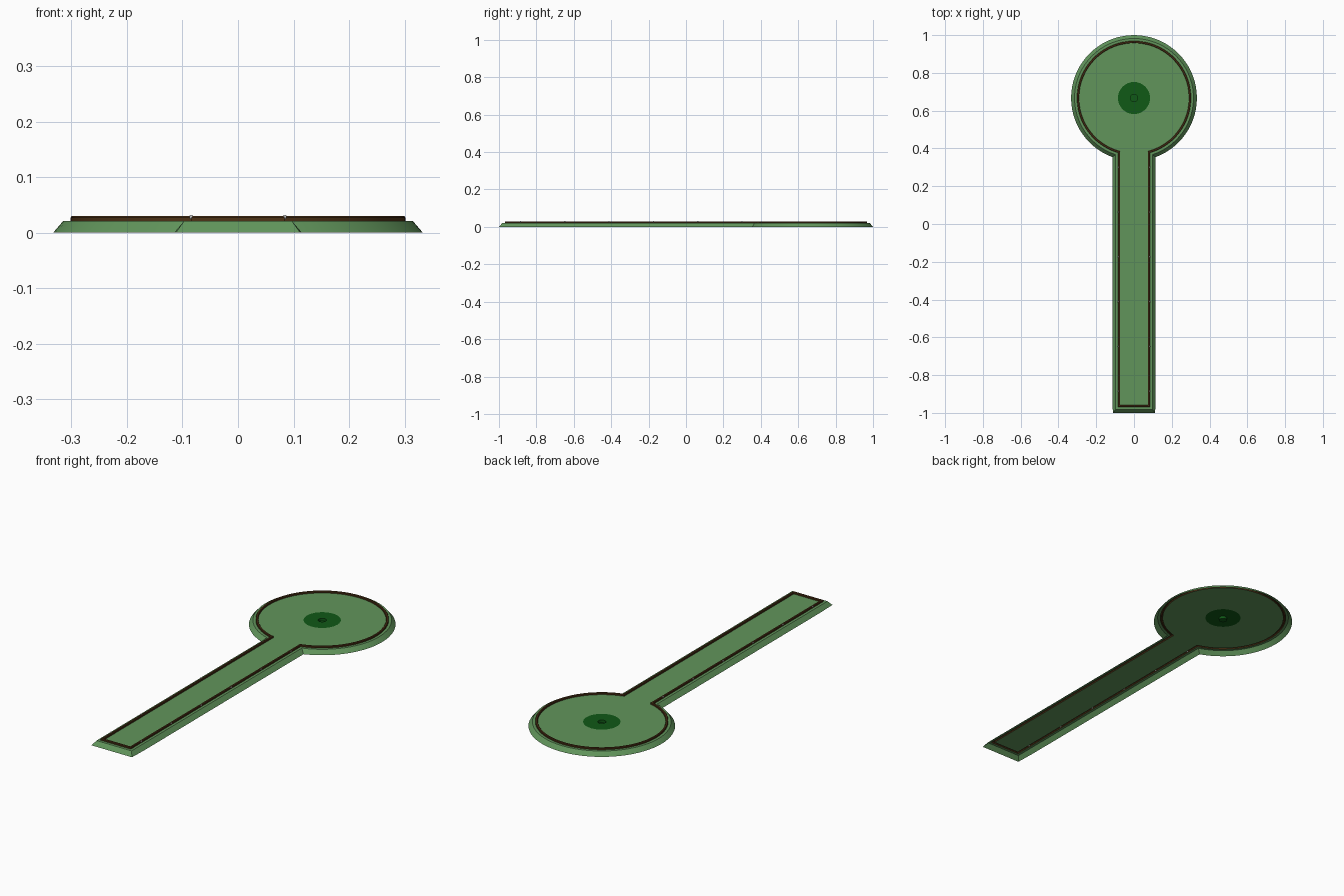
import bpy, bmesh
from math import sin, cos, asin, pi

if "Cube" in bpy.data.objects:
    bpy.data.objects.remove(bpy.data.objects["Cube"])

CY = 0.667       # centre of the round end
TOP = 0.021      # turf height
SEG = 64


def material(name, rgb):
    m = bpy.data.materials.new(name)
    m.diffuse_color = (*rgb, 1)
    m.use_nodes = True
    m.node_tree.nodes["Principled BSDF"].inputs["Base Color"].default_value = m.diffuse_color
    return m


turf = material("turf", (0.12, 0.30, 0.105))
dark = material("dark_turf", (0.005, 0.10, 0.008))
wood = material("wood", (0.075, 0.032, 0.008))


def outline(r, z, taper=0.0):
    """Keyhole outline: round end of radius r with a straight lane."""
    w, end = r - 0.218, -0.667 - r
    a = asin(w / r)
    pts = []
    for i in range(SEG + 1):
        t = -pi / 2 + a + (2 * pi - 2 * a) * i / SEG
        pts.append((r * cos(t), CY + r * sin(t), z))
    pts += [(-w, -0.9, z), (-w + taper, end, z), (w - taper, end, z), (w, -0.9, z)]
    return pts


def circle(r, z, n=32):
    return [(r * cos(2 * pi * i / n), CY + r * sin(2 * pi * i / n), z) for i in range(n)]


def finish(bm, name, mat):
    bmesh.ops.recalc_face_normals(bm, faces=bm.faces)
    me = bpy.data.meshes.new(name)
    bm.to_mesh(me)
    bm.free()
    ob = bpy.data.objects.new(name, me)
    bpy.context.collection.objects.link(ob)
    if mat:
        me.materials.append(mat)
    bpy.ops.object.select_all(action='DESELECT')
    ob.select_set(True)
    bpy.context.view_layer.objects.active = ob
    bpy.ops.object.shade_smooth_by_angle(angle=0.6)
    return ob


def bands(name, loops, mat, cap=False):
    """Join successive closed loops with strips of quads."""
    bm = bmesh.new()
    rows = [[bm.verts.new(p) for p in loop] for loop in loops]
    for a, b in zip(rows, rows[1:]):
        n = len(a)
        for i in range(n):
            j = (i + 1) % n
            bm.faces.new((a[i], a[j], b[j], b[i]))
    if cap:
        bm.faces.new(rows[-1])
    ob = finish(bm, name, mat)
    for p in ob.data.polygons:      # open sheets all face up and out
        if p.normal.z < -0.5:
            ob.data.flip_normals()
            break
    return ob


# sloped skirt and the ledge outside the rail
bands("skirt", [outline(0.333, 0, 0.003), outline(0.315, TOP), outline(0.302, TOP)], turf)

# rounded wooden rail, open underneath
rail = [(0.302, TOP), (0.302, 0.027), (0.300, 0.0295), (0.293, 0.0295),
        (0.291, 0.027), (0.291, TOP)]
bands("rail", [outline(r, z) for r, z in rail], wood)

# flat turf with a round opening for the target
bm = bmesh.new()
for loop in (outline(0.291, TOP), circle(0.085, TOP)):
    vs = [bm.verts.new(p) for p in loop]
    for i, v in enumerate(vs):
        bm.edges.new((v, vs[(i + 1) % len(vs)]))
bmesh.ops.triangle_fill(bm, edges=bm.edges[:], use_beauty=True, normal=(0, 0, 1))
finish(bm, "turf_floor", turf)

# dark target disc with its sunken cup
bands("target_and_cup", [circle(0.085, TOP), circle(0.019, TOP), circle(0.019, 0.008)], dark, cap=True)

# small studs along both lane rails
bm = bmesh.new()
for side in (-1, 1):
    for k in range(6):
        r = bmesh.ops.create_uvsphere(bm, u_segments=10, v_segments=6, radius=0.004)
        bmesh.ops.translate(bm, verts=r["verts"], vec=(side * 0.0785 * 1.07, 0.30 - 0.237 * k, 0.028))
finish(bm, "rail_studs", None)
